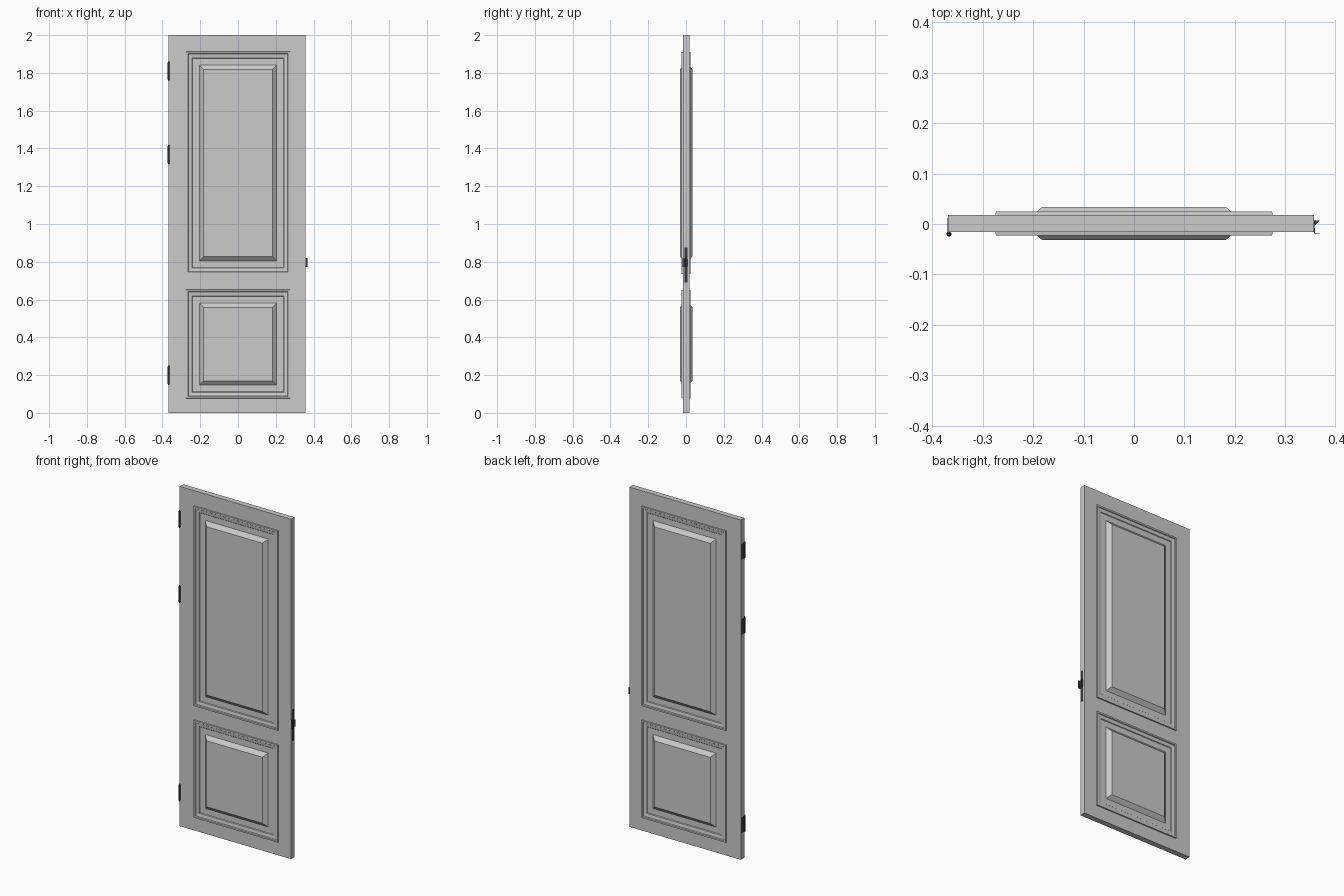
import bpy, bmesh, math

if "Cube" in bpy.data.objects:
    bpy.data.objects.remove(bpy.data.objects["Cube"])

dark = bpy.data.materials.new("dark_metal")
dark.diffuse_color = (0.04, 0.04, 0.04, 1)
dark.use_nodes = True
dark.node_tree.nodes["Principled BSDF"].inputs["Base Color"].default_value = dark.diffuse_color

X0, X1, H = -0.369, 0.357, 2.0
YC, T = 0.001, 0.0165            # slab centre and half thickness
PX = 0.275                       # half width of panel openings
PANELS = {"lower": (0.077, 0.652), "upper": (0.735, 1.912)}
# panel section: (inset, height above slab centre)
PROFILE = [(0, T), (0.001, 0.0235), (0.010, 0.0235), (0.013, 0.019),
           (0.032, 0.016), (0.035, 0.0125), (0.070, 0.0125), (0.093, 0.033)]


def finish(bm, name, mat=None, smooth=False):
    bmesh.ops.remove_doubles(bm, verts=bm.verts, dist=1e-5)
    bmesh.ops.recalc_face_normals(bm, faces=bm.faces)
    me = bpy.data.meshes.new(name)
    bm.to_mesh(me)
    bm.free()
    ob = bpy.data.objects.new(name, me)
    bpy.context.collection.objects.link(ob)
    if mat:
        me.materials.append(mat)
    if smooth:
        bpy.context.view_layer.objects.active = ob
        ob.select_set(True)
        bpy.ops.object.shade_smooth_by_angle(angle=math.radians(40))
        ob.select_set(False)
    return ob


def quad(bm, *pts):
    bm.faces.new([bm.verts.new(p) for p in pts])


def prism(name, pts, z0, z1):
    """Extrude an xy outline between two heights."""
    bm = bmesh.new()
    face = bm.faces.new([bm.verts.new((x, y, z0)) for x, y in pts])
    ext = bmesh.ops.extrude_face_region(bm, geom=[face])["geom"]
    for v in ext:
        if isinstance(v, bmesh.types.BMVert):
            v.co.z = z1
    return finish(bm, name, dark)


# door: stiles and rails on both faces, outer edges, moulded raised panels
xs = [X0, -PX, PX, X1]
zs = [0, *PANELS["lower"], *PANELS["upper"], H]
bm = bmesh.new()
for side in (-1, 1):
    y = YC + side * T
    for i in range(3):
        for k in range(5):
            if i == 1 and k in (1, 3):
                continue
            a, b, c, d = xs[i], xs[i + 1], zs[k], zs[k + 1]
            quad(bm, (a, y, c), (b, y, c), (b, y, d), (a, y, d))
    for z0, z1 in PANELS.values():
        rings = []
        for inset, h in PROFILE:
            x, yy = PX - inset, YC + side * h
            a, b = z0 + inset, z1 - inset
            rings.append([bm.verts.new(p) for p in
                          ((-x, yy, a), (x, yy, a), (x, yy, b), (-x, yy, b))])
        for r, s in zip(rings, rings[1:]):
            for j in range(4):
                n = (j + 1) % 4
                bm.faces.new((r[j], r[n], s[n], s[j]))
        bm.faces.new(rings[-1])
ya, yb = YC - T, YC + T
for a, b in zip(zs, zs[1:]):
    for x in (X0, X1):
        quad(bm, (x, ya, a), (x, yb, a), (x, yb, b), (x, ya, b))
for a, b in zip(xs, xs[1:]):
    for z in (0, H):
        quad(bm, (a, ya, z), (b, ya, z), (b, yb, z), (a, yb, z))
finish(bm, "door_leaf")

# hinges: turned knuckle barrel with end caps, plus a thin leaf on the edge
BARREL = [(0, 0.052), (0.003, 0.051), (0.0035, 0.047), (0.005, 0.046)]
for n, zc in enumerate((0.20, 1.368, 1.81), 1):
    bm = bmesh.new()
    line = BARREL + [(r, -z) for r, z in reversed(BARREL)]
    vs = [bm.verts.new((-0.367 + r, -0.020, zc + z)) for r, z in line]
    es = [bm.edges.new(p) for p in zip(vs, vs[1:])]
    bmesh.ops.spin(bm, geom=vs + es, cent=(-0.367, -0.020, zc), axis=(0, 0, 1),
                   angle=math.tau, steps=16)
    finish(bm, f"hinge_barrel_{n}", dark, True)
    prism(f"hinge_leaf_{n}", [(-0.370, -0.018), (-0.3685, -0.018),
                              (-0.3685, 0.012), (-0.370, 0.012)],
          zc - 0.046, zc + 0.046)

# lock: face plate, slanted latch bolt and bent strike lip
prism("lock_plate", [(0.3565, -0.009), (0.3585, -0.009),
                     (0.3585, 0.007), (0.3565, 0.007)], 0.69, 0.875)
prism("latch_bolt", [(0.357, -0.005), (0.369, 0.007), (0.357, 0.007)],
      0.775, 0.815)
prism("strike_lip", [(0.3575, -0.008), (0.3575, -0.019), (0.369, -0.019),
                     (0.369, -0.0175), (0.359, -0.0175), (0.359, -0.008)],
      0.772, 0.82)
